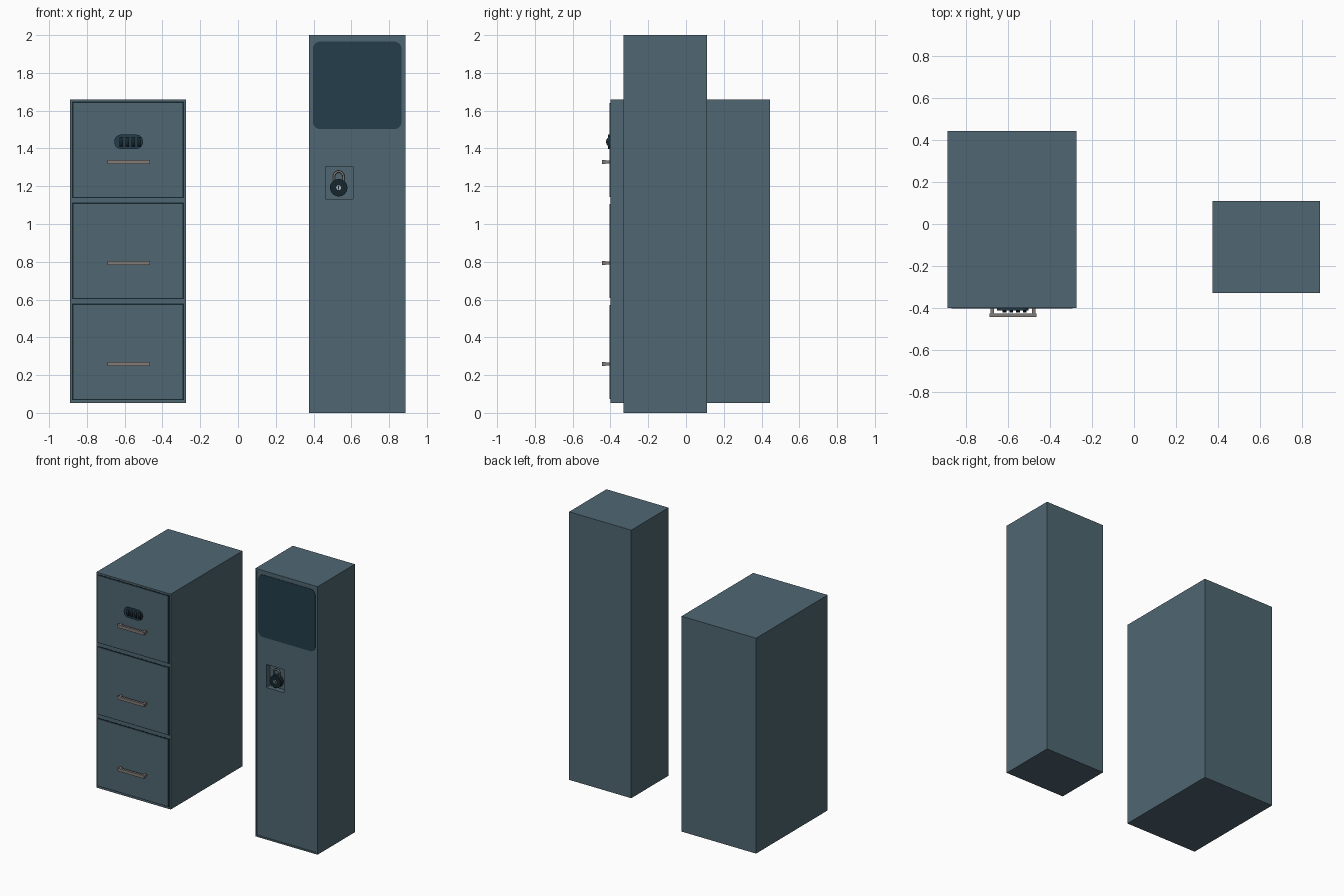
import bpy, math
from mathutils import Vector

if "Cube" in bpy.data.objects:
    bpy.data.objects.remove(bpy.data.objects["Cube"])

def mat(name, rgb):
    m = bpy.data.materials.new(name)
    m.diffuse_color = (*rgb, 1)
    m.use_nodes = True
    m.node_tree.nodes["Principled BSDF"].inputs["Base Color"].default_value = m.diffuse_color
    return m

STEEL = mat("steel_blue_grey", (0.08, 0.135, 0.168))
WINDOW = mat("dark_window_blue", (0.018, 0.048, 0.07))
DARK = mat("near_black_blue", (0.008, 0.02, 0.028))
METAL = mat("warm_grey_metal", (0.22, 0.2, 0.19))
PALE = mat("pale_grey", (0.45, 0.47, 0.48))

def mesh(name, verts, faces, m):
    me = bpy.data.meshes.new(name)
    me.from_pydata(verts, [], faces)
    me.materials.append(m)
    ob = bpy.data.objects.new(name, me)
    bpy.context.collection.objects.link(ob)
    return ob

def prism(name, outline, y0, y1, m):
    """Extrude an anticlockwise (x, z) outline from front y0 to back y1."""
    n = len(outline)
    v = [(x, y0, z) for x, z in outline] + [(x, y1, z) for x, z in outline]
    f = [tuple(range(n)), tuple(range(2 * n - 1, n - 1, -1))]
    f += [(i, i + n, (i + 1) % n + n, (i + 1) % n) for i in range(n)]
    return mesh(name, v, f, m)

def box(name, x0, x1, y0, y1, z0, z1, m):
    return prism(name, [(x0, z0), (x1, z0), (x1, z1), (x0, z1)], y0, y1, m)

def rounded(x0, x1, z0, z1, r, seg=8):
    pts = []
    for k, (cx, cz) in enumerate([(x1 - r, z0 + r), (x1 - r, z1 - r), (x0 + r, z1 - r), (x0 + r, z0 + r)]):
        for i in range(seg + 1):
            a = math.pi / 2 * (k - 1 + i / seg)
            pts.append((cx + r * math.cos(a), cz + r * math.sin(a)))
    return pts

def disc(cx, cz, r, n=32):
    return [(cx + r * math.cos(2 * math.pi * i / n), cz + r * math.sin(2 * math.pi * i / n)) for i in range(n)]

def smooth(ob):
    bpy.ops.object.select_all(action='DESELECT')
    ob.select_set(True)
    bpy.context.view_layer.objects.active = ob
    bpy.ops.object.shade_smooth_by_angle(angle=math.radians(35))

def cut(ob, cutter):
    cutter.hide_render = True
    mod = ob.modifiers.new("cut", 'BOOLEAN')
    mod.operation, mod.solver, mod.object = 'DIFFERENCE', 'EXACT', cutter
    bpy.context.view_layer.objects.active = ob
    bpy.ops.object.modifier_apply(modifier=mod.name)
    bpy.data.objects.remove(cutter)

# Filing cabinet body
box("cabinet_body", -0.89, -0.275, -0.40, 0.445, 0.053, 1.66, STEEL)

# Three drawers, each with a dark gap, a raised front and a bar handle
for i in range(3):
    z = 0.07 + 0.535 * i
    box(f"drawer_gap_{i}", -0.878, -0.287, -0.401, -0.395, z - 0.003, z + 0.508, DARK)
    box(f"drawer_front_{i}", -0.871, -0.294, -0.404, -0.396, z + 0.004, z + 0.501, STEEL)
    h = z + 0.189
    box(f"handle_bar_{i}", -0.69, -0.465, -0.444, -0.427, h - 0.011, h + 0.011, METAL)
    for side, x in (("left", -0.677), ("right", -0.478)):
        box(f"handle_post_{side}_{i}", x - 0.008, x + 0.008, -0.43, -0.40, h - 0.008, h + 0.008, METAL)

# Combination lock with four dial wheels on the top drawer
smooth(prism("combination_plate", rounded(-0.655, -0.503, 1.397, 1.473, 0.036), -0.412, -0.40, WINDOW))
for i in range(4):
    x = -0.627 + 0.032 * i
    ring = [(-0.392 - 0.031 * math.cos(a), 1.435 + 0.031 * math.sin(a))
            for a in (2 * math.pi * k / 24 for k in range(24))]
    v = [(x + d, y, z) for d in (0, 0.018) for y, z in ring]
    f = [tuple(range(24)), tuple(range(47, 23, -1))]
    f += [(k, k + 24, (k + 1) % 24 + 24, (k + 1) % 24) for k in range(24)]
    smooth(mesh(f"dial_wheel_{i}", v, f, DARK))

# Locker body with shallow door recess and a deeper padlock pocket
body = box("locker_body", 0.375, 0.888, -0.33, 0.11, 0.0, 2.0, STEEL)
cut(body, box("door_cutter", 0.385, 0.878, -0.4, -0.325, 0.012, 1.988, STEEL))
cut(body, box("pocket_cutter", 0.462, 0.608, -0.4, -0.285, 1.132, 1.304, STEEL))

# Dark rounded window panel
smooth(prism("locker_window", rounded(0.396, 0.866, 1.502, 1.966, 0.04), -0.328, -0.322, WINDOW))

# Padlock hanging inside the pocket
smooth(prism("padlock_body", disc(0.533, 1.192, 0.046), -0.322, -0.29, DARK))
smooth(prism("padlock_dial", disc(0.533, 1.192, 0.013, 20), -0.325, -0.32, PALE))
box("padlock_keyhole", 0.530, 0.536, -0.327, -0.323, 1.183, 1.201, DARK)

# Padlock shackle
pts = [(0.508, 1.215)] + [(0.533 - 0.025 * math.cos(math.pi * k / 12), 1.252 + 0.025 * math.sin(math.pi * k / 12))
                          for k in range(13)] + [(0.558, 1.215)]
cu = bpy.data.curves.new("padlock_shackle", 'CURVE')
cu.dimensions = '3D'
cu.bevel_depth = 0.006
cu.bevel_resolution = 2
sp = cu.splines.new('POLY')
sp.points.add(len(pts) - 1)
for p, (x, z) in zip(sp.points, pts):
    p.co = (x, -0.304, z, 1)
cu.materials.append(METAL)
bpy.context.collection.objects.link(bpy.data.objects.new("padlock_shackle", cu))
